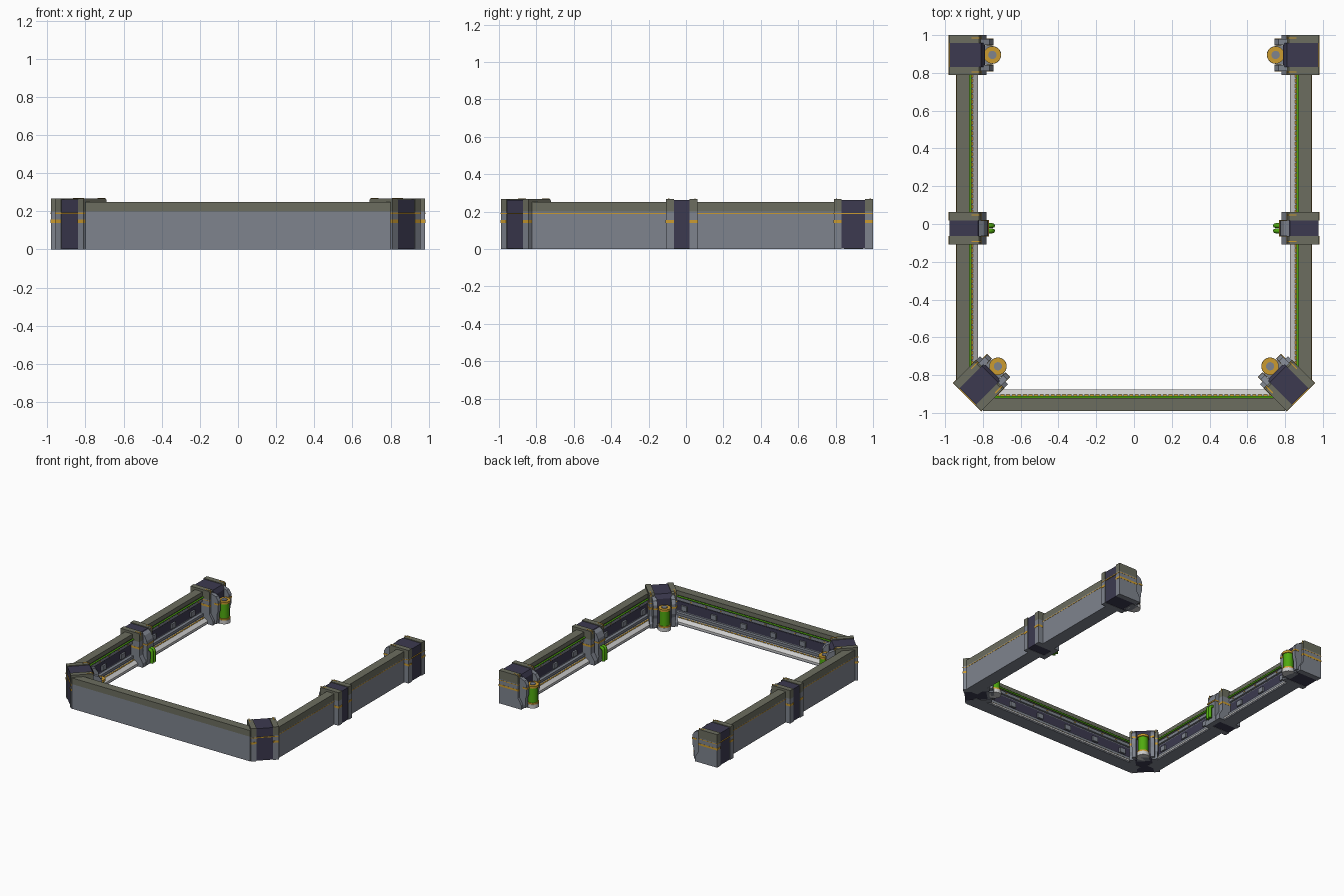
import bpy, bmesh, math
from mathutils import Matrix, Vector

if "Cube" in bpy.data.objects:
    bpy.data.objects.remove(bpy.data.objects["Cube"])


def mat(name, r, g, b):
    m = bpy.data.materials.new(name)
    m.diffuse_color = (r, g, b, 1)
    m.use_nodes = True
    m.node_tree.nodes["Principled BSDF"].inputs["Base Color"].default_value = m.diffuse_color
    return m


GREY = mat("steel", .21, .23, .27)
DARK = mat("dark_panel", .045, .042, .08)
OLIVE = mat("olive_cap", .15, .155, .115)
GOLD = mat("gold_trim", .6, .33, .03)
GREEN = mat("green_fluid", .08, .4, .005)
LIGHT = mat("light_ledge", .58, .58, .56)


def finish(name, bm, m):
    bmesh.ops.recalc_face_normals(bm, faces=bm.faces)
    me = bpy.data.meshes.new(name)
    bm.to_mesh(me)
    bm.free()
    me.materials.append(m)
    ob = bpy.data.objects.new(name, me)
    bpy.context.collection.objects.link(ob)
    return ob


# extrude a (u, z) profile along v; u points inward, v runs along the wall
def prism(name, M, m, pts, spans):
    bm = bmesh.new()
    for v0, v1 in spans:
        a = [bm.verts.new(M @ Vector((u, v0, z))) for u, z in pts]
        b = [bm.verts.new(M @ Vector((u, v1, z))) for u, z in pts]
        bm.faces.new(a)
        bm.faces.new(b)
        for i in range(len(pts)):
            j = (i + 1) % len(pts)
            bm.faces.new((a[i], a[j], b[j], b[i]))
    return finish(name, bm, m)


def box(name, M, m, u0, u1, z0, z1, spans):
    return prism(name, M, m, [(u0, z0), (u1, z0), (u1, z1), (u0, z1)], spans)


def cyl(name, M, m, u, r, spans):
    bm = bmesh.new()
    for z0, z1 in spans:
        bmesh.ops.create_cone(bm, cap_ends=True, segments=20, radius1=r, radius2=r, depth=z1 - z0,
                              matrix=M @ Matrix.Translation((u, 0, (z0 + z1) / 2)))
    for f in bm.faces:
        f.smooth = len(f.verts) == 4
    ob = finish(name, bm, m)
    for e in ob.data.edges:
        e.use_edge_sharp = True if abs(ob.data.vertices[e.vertices[0]].co.z
                                       - ob.data.vertices[e.vertices[1]].co.z) < 1e-5 else False


def pipe(name, M, m, r, pts):
    cu = bpy.data.curves.new(name, 'CURVE')
    cu.dimensions = '3D'
    cu.bevel_depth = r
    cu.bevel_resolution = 2
    cu.use_fill_caps = True
    sp = cu.splines.new('POLY')
    sp.points.add(len(pts) - 1)
    for p, c in zip(sp.points, pts):
        p.co = (*(M @ Vector(c)), 1)
    cu.materials.append(m)
    bpy.context.collection.objects.link(bpy.data.objects.new(name, cu))


def spaced(a, b, n, w):
    return [(a + (b - a) * (i + .5) / n - w / 2, a + (b - a) * (i + .5) / n + w / 2) for i in range(n)]


# wall run with outer face at u = 0
def wall(tag, M, a, b, clamps, trim):
    full = [(a, b)]
    prism(tag + "_wall", M, GREY, [(0, 0), (.112, 0), (.112, .018), (.065, .05), (.05, .06), (.05, .2), (0, .2)], full)
    prism(tag + "_cap", M, OLIVE, [(0, .2), (.05, .2), (.068, .215), (.068, .25), (0, .25)], full)
    prism(tag + "_ledge", M, LIGHT, [(.085, .01), (.115, .01), (.115, .024), (.085, .045)], full)
    box(tag + "_inner_panel", M, DARK, .045, .054, .085, .16, full)
    box(tag + "_rail", M, GREY, .045, .066, .17, .195, full)
    box(tag + "_lower_rail", M, GREY, .045, .075, .055, .075, full)
    box(tag + "_clamps", M, GREY, .045, .068, .095, .135, spaced(a, b, clamps, .05))
    box(tag + "_ledge_lights", M, GOLD, .075, .087, .03, .047, spaced(a, b, clamps * 9, .02))
    box(tag + "_rail_studs", M, GOLD, .05, .069, .18, .186, spaced(a, b, clamps * 2, .015))
    pipe(tag + "_feed_line", M, GREEN, .007, [(.073, a, .208), (.073, b, .208)])
    if trim:
        box(tag + "_trim", M, GOLD, -.0015, .01, .187, .193, full)


# post: dark core between two ribs, outer face at u = 0
def post(tag, M, core, half, tank):
    ribs = [(-half, -core), (core, half)]
    d = .19 if tank else .175
    prism(tag + "_ribs", M, GREY, [(0, 0), (.2, 0), (.2, .035), (.17, .085), (.17, .2), (0, .2)], ribs)
    prism(tag + "_rib_caps", M, OLIVE, [(0, .2), (.17, .2), (.17, .258), (.16, .268), (0, .268)], ribs)
    prism(tag + "_core", M, DARK, [(.004, .002), (d, .002), (d, .23), (d - .02, .262), (.004, .262)], [(-core, core)])
    box(tag + "_rib_bands", M, GOLD, -.002, .172, .14, .156, [(-half - .001, -core), (core, half + .001)])
    box(tag + "_rib_inlays", M, GOLD, .12, .172, .245, .2695, [(-half + .012, -half + .018), (half - .018, half - .012)])
    if tank:
        box(tag + "_trim", M, GOLD, -.002, .171, .187, .193, [(-half - .001, half + .001)])
        arms = [(-.085, -.053), (.053, .085)]
        prism(tag + "_arms", M, GREY, [(.16, .01), (.22, .01), (.225, .09), (.235, .12), (.235, .2), (.215, .23), (.16, .25)], arms)
        box(tag + "_arm_bands", M, GOLD, .2, .237, .165, .178, [(-.087, -.051), (.051, .087)])
        box(tag + "_tank_seat", M, GREY, .17, .225, 0, .03, [(-.05, .05)])
        cyl(tag + "_tank_base", M, LIGHT, .23, .047, [(0, .03)])
        cyl(tag + "_tank", M, GREEN, .23, .039, [(.03, .168)])
        cyl(tag + "_tank_rings", M, GOLD, .23, .046, [(.03, .042), (.16, .178)])
        cyl(tag + "_tank_plug", M, GREY, .23, .022, [(.17, .184)])
    else:
        prism(tag + "_housing", M, GREY, [(.16, 0), (.2, 0), (.21, .06), (.205, .2), (.185, .24), (.16, .255)], [(-core, core)])
        box(tag + "_housing_bands", M, GOLD, .17, .212, .165, .175, [(-core - .002, core + .002)])
        for i, v in enumerate((-.014, .014)):
            pipe(tag + "_hose_%d" % i, M, GREEN, .0125,
                 [(.19, v, .125), (.215, v, .125), (.227, v, .12), (.232, v, .108), (.232, v, .02)])


def frame(x, y, deg):
    return Matrix.Translation((x, y, 0)) @ Matrix.Rotation(math.radians(deg), 4, 'Z')


# front wall, then the mirrored sides
wall("front", frame(0, -.99, 90), -.8, .8, 6, False)
for side, s in (("left", 1), ("right", -1)):
    F = Matrix.Diagonal((s, 1, 1, 1))
    wall(side + "_front", F @ frame(-.94, 0, 0), -.83, -.1, 3, True)
    wall(side + "_back", F @ frame(-.94, 0, 0), .05, .8, 3, True)
    post(side + "_mid_post", F @ frame(-.98, -.0225, 0), .042, .085, False)
    post(side + "_end_post", F @ frame(-.98, .895, 0), .0625, .105, True)
    post(side + "_corner_post", F @ frame(-.883, -.916, 45), .0625, .105, True)
